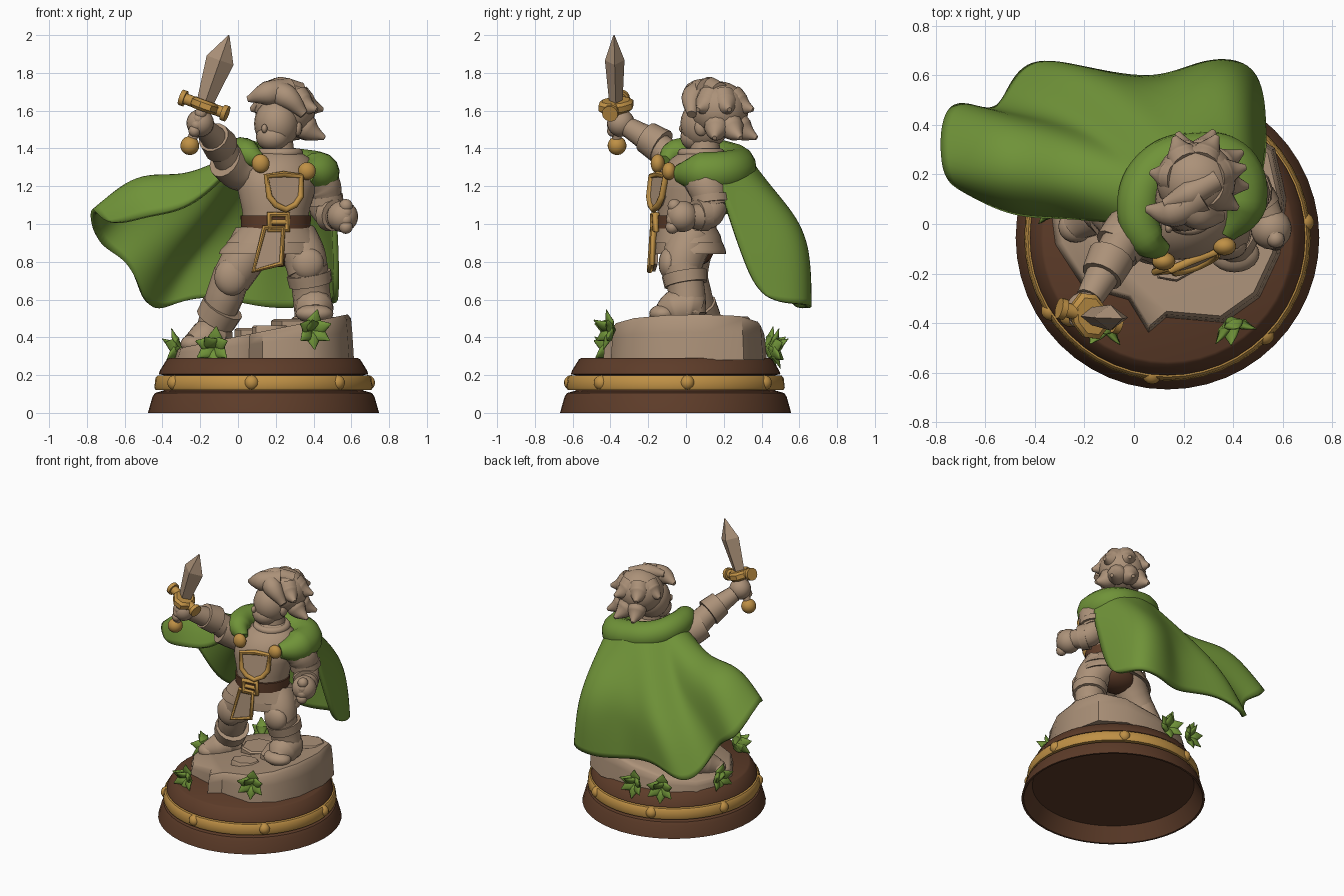
import bpy, bmesh, math, random
from math import sin, cos, pi, radians
from mathutils import Vector, Matrix

if "Cube" in bpy.data.objects:
    bpy.data.objects.remove(bpy.data.objects["Cube"])
random.seed(4)


def material(name, rgb):
    m = bpy.data.materials.new(name)
    m.use_nodes = True
    m.diffuse_color = (*rgb, 1)
    m.node_tree.nodes["Principled BSDF"].inputs["Base Color"].default_value = (*rgb, 1)
    return m


STONE = material("warm stone", (.41, .285, .19))
GREEN = material("leaf green", (.16, .29, .04))
GOLD = material("gold", (.52, .28, .06))
WOOD = material("dark wood", (.11, .045, .022))


def finish(name, bm, mat, angle=40):
    bmesh.ops.recalc_face_normals(bm, faces=bm.faces)
    mesh = bpy.data.meshes.new(name)
    bm.to_mesh(mesh)
    bm.free()
    mesh.materials.append(mat)
    ob = bpy.data.objects.new(name, mesh)
    bpy.context.collection.objects.link(ob)
    bpy.ops.object.select_all(action='DESELECT')
    ob.select_set(True)
    bpy.context.view_layer.objects.active = ob
    bpy.ops.object.shade_smooth_by_angle(angle=radians(angle))
    return ob


def ball(name, loc, size, mat, seg=20):
    bm = bmesh.new()
    bmesh.ops.create_uvsphere(bm, u_segments=seg, v_segments=seg // 2 + 2, radius=1)
    bm.transform(Matrix.Translation(loc) @ Matrix.Diagonal((*size, 1)))
    return finish(name, bm, mat, 60)


def skin(bm, rings):
    # bridge consecutive rings of points into a closed body
    rows = [[bm.verts.new(p) for p in r] for r in rings]
    n = len(rows[0])
    for a, b in zip(rows, rows[1:]):
        for i in range(n):
            j = (i + 1) % n
            bm.faces.new((a[i], a[j], b[j], b[i]))
    bm.faces.new(rows[0])
    bm.faces.new(rows[-1])


def loft(name, rings, mat, turn=0, n=32, angle=40):
    # rings: centre x, centre y, height, radius x, radius y
    bm = bmesh.new()
    c, s = cos(radians(turn)), sin(radians(turn))
    out = []
    for x, y, z, rx, ry in rings:
        pts = [(rx * cos(2 * pi * i / n), ry * sin(2 * pi * i / n)) for i in range(n)]
        out.append([(x + u * c - v * s, y + u * s + v * c, z) for u, v in pts])
    skin(bm, out)
    return finish(name, bm, mat, angle)


def tube(name, pts, radii, mat, closed=False, smooth=True, res=5):
    cu = bpy.data.curves.new(name, 'CURVE')
    cu.dimensions = '3D'
    cu.bevel_depth, cu.bevel_resolution, cu.resolution_u = 1, res, 8
    cu.use_fill_caps = True
    sp = cu.splines.new('BEZIER')
    sp.bezier_points.add(len(pts) - 1)
    sp.use_cyclic_u = closed
    for bp, p, r in zip(sp.bezier_points, pts, radii):
        bp.co, bp.radius = p, r
        bp.handle_left_type = bp.handle_right_type = 'AUTO' if smooth else 'VECTOR'
    tmp = bpy.data.objects.new(name + "_path", cu)
    bpy.context.collection.objects.link(tmp)
    dg = bpy.context.evaluated_depsgraph_get()
    bm = bmesh.new()
    bm.from_mesh(bpy.data.meshes.new_from_object(tmp.evaluated_get(dg)))
    bpy.data.objects.remove(tmp)
    bmesh.ops.remove_doubles(bm, verts=bm.verts, dist=.0005)
    return finish(name, bm, mat, 50)


def plate(name, outline, loc, turn, tilt, mat, thick=.03, trim=.015):
    # flat panel facing forward with a gold border
    m = Matrix.Translation(loc) @ Matrix.Rotation(radians(turn), 4, 'Z') @ Matrix.Rotation(radians(tilt), 4, 'X')
    if mat:
        bm = bmesh.new()
        skin(bm, [[m @ Vector((x, y, z)) for x, z in outline] for y in (0, thick)])
        finish(name, bm, mat)
    edge = [m @ Vector((x, 0, z)) for x, z in outline]
    tube(name + "_border", edge, [trim] * len(edge), GOLD, True, False, 2)


# Pedestal
CX, CY = .135, -.055
loft("pedestal_foot", [(CX, CY, z, r, r) for z, r in
     ((.1, .5), (.1, .54), (0, .598), (0, .612), (.085, .588), (.105, .575), (.115, .54))], WOOD, n=48)
loft("pedestal_core", [(CX, CY, z, .53, .53) for z in (.1, .25)], WOOD, n=48)
loft("pedestal_top", [(CX, CY, z, r, r) for z, r in
     ((.2, .53), (.205, .555), (.225, .548), (.283, .512), (.29, .5))], WOOD, n=48)
loft("gold_band", [(CX, CY, z, r, r) for z, r in
     ((.12, .54), (.122, .572), (.135, .578), (.185, .572), (.197, .562), (.198, .54))], GOLD, n=48)
for i in range(7):
    a = radians(-96.5 + i * 360 / 7)
    ball("band_stud", (CX + .555 * cos(a), CY + .555 * sin(a), .16), (.04, .04, .04), GOLD, seg=14)

# Rock with a sloping top
shore = [(-.31, -.08), (-.2, -.25), (-.02, -.3), (.06, -.43), (.13, -.37), (.36, -.39), (.5, -.29), (.58, -.12),
         (.605, .1), (.56, .3), (.4, .4), (.15, .42), (-.1, .38), (-.26, .25), (-.33, .08)]
bm = bmesh.new()
mid = Vector((.15, 0))
rings = []
for grow, low in ((1.02, 1), (1, .4), (.985, .1), (.95, 0)):
    ring = []
    for p in shore:
        q = mid + (Vector(p) - mid) * grow
        top = .425 + .2 * (q.x - .1)
        ring.append((q.x, q.y, top + (.28 - top) * low))
    rings.append(ring)
skin(bm, rings)
finish("rock", bm, STONE, 45)
for x, y, w, d in ((.1, .1, .12, .12), (.34, .06, .16, .2), (.4, .24, .12, .1), (.17, -.16, .1, .07)):
    z = .425 + .2 * (x - .1)
    loft("flagstone", [(x, y, z - .05, w, d), (x, y, z + .014, w, d), (x, y, z + .024, w * .9, d * .9)], STONE, 20, 7)

# Legs and boots
tube("right_thigh", [(.09, .04, .92), (.02, .01, .8), (-.04, .01, .7)], [.12, .115, .105], STONE)
tube("right_shin", [(-.03, .01, .74), (-.07, .04, .62), (-.12, .08, .48), (-.14, .09, .37)], [.1, .1, .09, .09], STONE)
ball("right_knee_guard", (-.035, -.05, .72), (.09, .06, .1), STONE)
tube("right_boot_cuff", [(-.08, .05, .56), (-.12, .08, .49)], [.115, .11], STONE)
tube("right_foot", [(-.07, .13, .39), (-.13, .09, .41), (-.19, .03, .385), (-.25, -.02, .365)], [.07, .105, .09, .055], STONE)
ball("right_toe", (-.235, -.01, .365), (.07, .065, .05), STONE)
tube("left_thigh", [(.3, .03, .93), (.35, -.01, .83), (.37, -.03, .74)], [.12, .115, .105], STONE)
tube("left_shin", [(.37, -.03, .78), (.385, 0, .66), (.4, .01, .52)], [.105, .1, .1], STONE)
ball("left_knee_guard", (.37, -.09, .79), (.085, .055, .085), STONE)
tube("left_boot_cuff", [(.375, -.01, .74), (.385, 0, .68)], [.12, .115], STONE)
tube("left_foot", [(.395, .07, .54), (.4, .02, .56), (.405, -.07, .545), (.41, -.13, .52)], [.08, .105, .1, .06], STONE)
ball("left_toe", (.405, -.12, .525), (.1, .075, .05), STONE)
ball("trousers", (.19, .03, .87), (.17, .12, .1), WOOD)

# Tunic, belt and neck
loft("tunic_skirt", [(.18, .02, .87, .2, .14), (.175, .02, .84, .28, .19), (.18, .02, .865, .275, .188),
     (.19, .01, .93, .215, .17), (.2, 0, 1, .17, .15)], STONE, 8)
loft("upper_skirt", [(.19, .01, .91, .2, .15), (.19, .01, .9, .255, .18), (.195, .01, .94, .225, .172),
     (.2, 0, .99, .18, .155)], STONE, 8)
loft("torso", [(.2, 0, .97, .17, .148), (.2, .01, 1.08, .182, .16), (.205, .02, 1.18, .21, .172),
     (.215, .03, 1.28, .215, .165), (.22, .06, 1.35, .16, .13), (.22, .08, 1.4, .08, .08)], STONE, 18, angle=60)
loft("belt", [(.2, 0, .975, .16, .13), (.2, 0, .975, .185, .16), (.2, 0, 1.045, .187, .163),
     (.2, 0, 1.045, .16, .13)], WOOD, 8)
tube("neck", [(.22, .1, 1.34), (.215, .1, 1.46)], [.085, .075], STONE)
tube("neckline", [(.22 + .1 * cos(a), .08 + .1 * sin(a), 1.375) for a in (0, pi / 2, pi, -pi / 2)], [.025] * 4, STONE, True)

# Buckle, chest shield and hanging cloth
square = [(-.048, -.04), (.048, -.04), (.048, .04), (-.048, .04)]
plate("buckle", square, (.215, -.165, 1.01), 8, 0, None, trim=.019)
tube("buckle_pin", [(.17, -.168, 1.01), (.26, -.158, 1.01)], [.014] * 2, GOLD, res=2)
shield = [(-.1, .08), (0, .09), (.1, .08), (.09, -.03), (.055, -.075), (0, -.1), (-.055, -.075), (-.09, -.03)]
plate("chest_shield", shield, (.247, -.157, 1.175), 22, -9, STONE, trim=.017)
plate("hanging_cloth", [(-.05, .1), (.05, .1), (.04, -.09), (-.11, -.13)], (.19, -.178, .88), 4, -3, STONE)

# Collar and cape
tube("collar", [(.12, -.11, 1.33), (.05, -.06, 1.37), (.02, .08, 1.37), (.09, .22, 1.34), (.24, .27, 1.31),
     (.39, .23, 1.28), (.425, .08, 1.27), (.36, -.04, 1.265)], [.035, .075, .09, .095, .1, .11, .11, .05], GREEN)
ball("right_clasp", (.12, -.15, 1.32), (.047, .037, .05), GOLD)
ball("left_clasp", (.365, -.09, 1.28), (.047, .037, .047), GOLD)
neck_row = [(-.03, 0, 1.3), (-.04, .08, 1.35), (-.01, .16, 1.37), (.03, .21, 1.36), (.07, .25, 1.36), (.13, .29, 1.36),
            (.2, .32, 1.35), (.28, .33, 1.34), (.36, .31, 1.32), (.44, .27, 1.3), (.5, .16, 1.25)]
back_row = [(-.26, .04, 1.07), (-.31, .15, 1.26), (-.28, .35, 1.19), (-.2, .36, 1.08), (-.2, .43, 1), (-.1, .54, 1.02),
            (.06, .51, 1.04), (.18, .57, 1.03), (.3, .6, 1.04), (.46, .57, 1.04), (.51, .24, 1)]
low_row = [(-.48, .03, 1.05), (-.54, .15, 1.33), (-.53, .44, 1.22), (-.41, .4, .93), (-.37, .5, .8), (-.26, .65, .82),
           (-.05, .58, .82), (.14, .56, .82), (.28, .66, .83), (.49, .65, .83), (.52, .3, .82)]
hem_row = [(-.7, .15, .97), (-.78, .2, 1.13), (-.77, .53, .89), (-.57, .42, .82), (-.51, .52, .6), (-.43, .67, .53),
           (-.2, .62, .64), (.1, .56, .56), (.28, .66, .55), (.5, .65, .58), (.52, .4, .58)]
bm = bmesh.new()
grid = [[bm.verts.new(p) for p in row] for row in (neck_row, back_row, low_row, hem_row)]
for a, b in zip(grid, grid[1:]):
    for i in range(len(a) - 1):
        bm.faces.new((a[i], a[i + 1], b[i + 1], b[i]))
cape = finish("cape", bm, GREEN, 180)
sub = cape.modifiers.new("smooth", 'SUBSURF')
sub.levels = sub.render_levels = 3
thick = cape.modifiers.new("thickness", 'SOLIDIFY')
thick.thickness, thick.offset = .03, 0


def fist(side, loc, along, across, size):
    # palm with four curled fingers and a thumb
    along, across = Vector(along).normalized(), Vector(across).normalized()
    ball(side + "_palm", loc, (size, size, size), STONE)
    for k in range(4):
        p = Vector(loc) + along * (k - 1.5) * size * .45 + across * size * .6
        ball(side + "_finger", p, (size * .44,) * 3, STONE, seg=12)
    ball(side + "_thumb", Vector(loc) + along * size * .55 + across * size * .35, (size * .45,) * 3, STONE, seg=12)


# Arms
tube("right_sleeve", [(.08, .03, 1.27), (.0, -.02, 1.29), (-.07, -.1, 1.34)], [.11, .11, .1], STONE)
tube("right_forearm", [(-.04, -.06, 1.33), (-.1, -.16, 1.42), (-.18, -.3, 1.51)], [.085, .075, .055], STONE)
tube("right_cuff", [(-.09, -.13, 1.41), (-.13, -.21, 1.46)], [.095, .085], STONE)
fist("right", (-.2, -.345, 1.535), (.34, 0, .94), (-.3, -.9, .1), .073)
tube("left_sleeve", [(.39, .07, 1.26), (.44, .11, 1.2), (.455, .14, 1.09)], [.1, .105, .09], STONE)
tube("left_forearm", [(.45, .14, 1.1), (.49, .11, 1.05), (.55, .01, 1.04)], [.085, .08, .06], STONE)
tube("left_sleeve_band", [(.45, .13, 1.15), (.455, .135, 1.11)], [.105, .105], STONE)
tube("left_cuff", [(.485, .1, 1.05), (.515, .055, 1.045)], [.09, .085], STONE)
fist("left", (.553, -.02, 1.04), (0, .1, 1), (.35, -.9, 0), .083)

# Sword, built upright and then leaned
lean = Matrix.Translation((-.255, -.365, 1.415)) @ Matrix.Rotation(radians(19.5), 4, 'Y') @ Matrix.Rotation(radians(1.5), 4, 'X')
parts = [loft("sword_blade", [(0, 0, z, w, t) for z, w, t in
              ((.24, .045, .035), (.28, .05, .038), (.48, .075, .052), (.62, .003, .003))], STONE, 0, 4, 10),
         tube("sword_grip", [(0, 0, 0), (0, 0, .23)], [.026, .026], STONE),
         ball("sword_pommel", (0, 0, 0), (.05, .05, .05), GOLD),
         loft("sword_guard_block", [(0, 0, .195, .06, .08), (0, 0, .21, .075, .1), (0, 0, .24, .075, .1),
              (0, 0, .255, .06, .08)], GOLD, 22.5, 8),
         tube("sword_guard", [(-.12, .03, .225), (.12, -.03, .225)], [.03, .03], GOLD)]
for s in (-1, 1):
    parts.append(tube("guard_end", [(s * .105, -s * .026, .225), (s * .13, -s * .032, .225)], [.043, .043], GOLD))
for ob in parts:
    ob.data.transform(lean)

# Head
ball("head", (.205, .1, 1.53), (.12, .13, .135), STONE)
ball("jaw", (.185, .055, 1.46), (.09, .085, .075), STONE)
ball("nose", (.14, -.015, 1.505), (.016, .022, .024), STONE, seg=12)
ball("left_ear", (.315, .08, 1.51), (.025, .035, .045), STONE, seg=12)

# Hair: a cap with rows of broad locks that flick out at the ends
crown = Vector((.25, .175, 1.605))
ball("hair_cap", crown, (.16, .155, .15), STONE, 28)
front = Vector((-.6, -.8, 0))
for count, rise, reach, drop, limit in ((7, .07, .15, -.07, .7), (9, -.03, .15, -.12, .05)):
    for i in range(count):
        a = 2 * pi * i / count + rise * 4
        d = Vector((cos(a), sin(a), 0))
        if d.dot(front) > limit:
            continue
        out = reach * random.uniform(.95, 1.08)
        base = crown + d * .07 + Vector((0, 0, rise))
        bend = crown + d * out * .8 + Vector((0, 0, rise + drop * .6))
        tip = crown + d * (out + .05) + Vector((.01, 0, rise + drop))
        tube("hair_lock", [base, bend, tip], [.07, .065, .012], STONE, res=4)
tube("fringe_right", [(.27, .12, 1.7), (.15, .05, 1.69), (.05, .06, 1.66)], [.075, .065, .015], STONE)
tube("fringe_left", [(.18, .1, 1.7), (.26, .04, 1.67), (.35, .03, 1.58)], [.07, .065, .025], STONE)
tube("crown_tuft", [(.33, .18, 1.7), (.22, .12, 1.725), (.12, .08, 1.72)], [.05, .055, .02], STONE)

# Leaf clusters that droop over the rock edge
for x, y, z, face in ((.385, -.38, .44, -70), (-.12, -.39, .35, -105), (-.1, .42, .35, 110),
                      (.09, .44, .34, 85), (-.3, .08, .34, 175)):
    outward = Matrix.Translation((x, y, z)) @ Matrix.Rotation(radians(face + 90), 4, 'Z')
    for angle, lift in ((10, 25), (70, 40), (-70, 40), (125, 35), (-125, 35), (180, 30), (-30, 60)):
        leaf = tube("leaf", [(0, 0, 0), (0, -.012, .055), (0, 0, .12)], [.015, .042, .004], GREEN, res=3)
        fan = Matrix.Rotation(radians(angle), 4, 'Y') @ Matrix.Rotation(radians(lift), 4, 'X')
        leaf.data.transform(outward @ fan @ Matrix.Diagonal((1, .45, 1, 1)))
